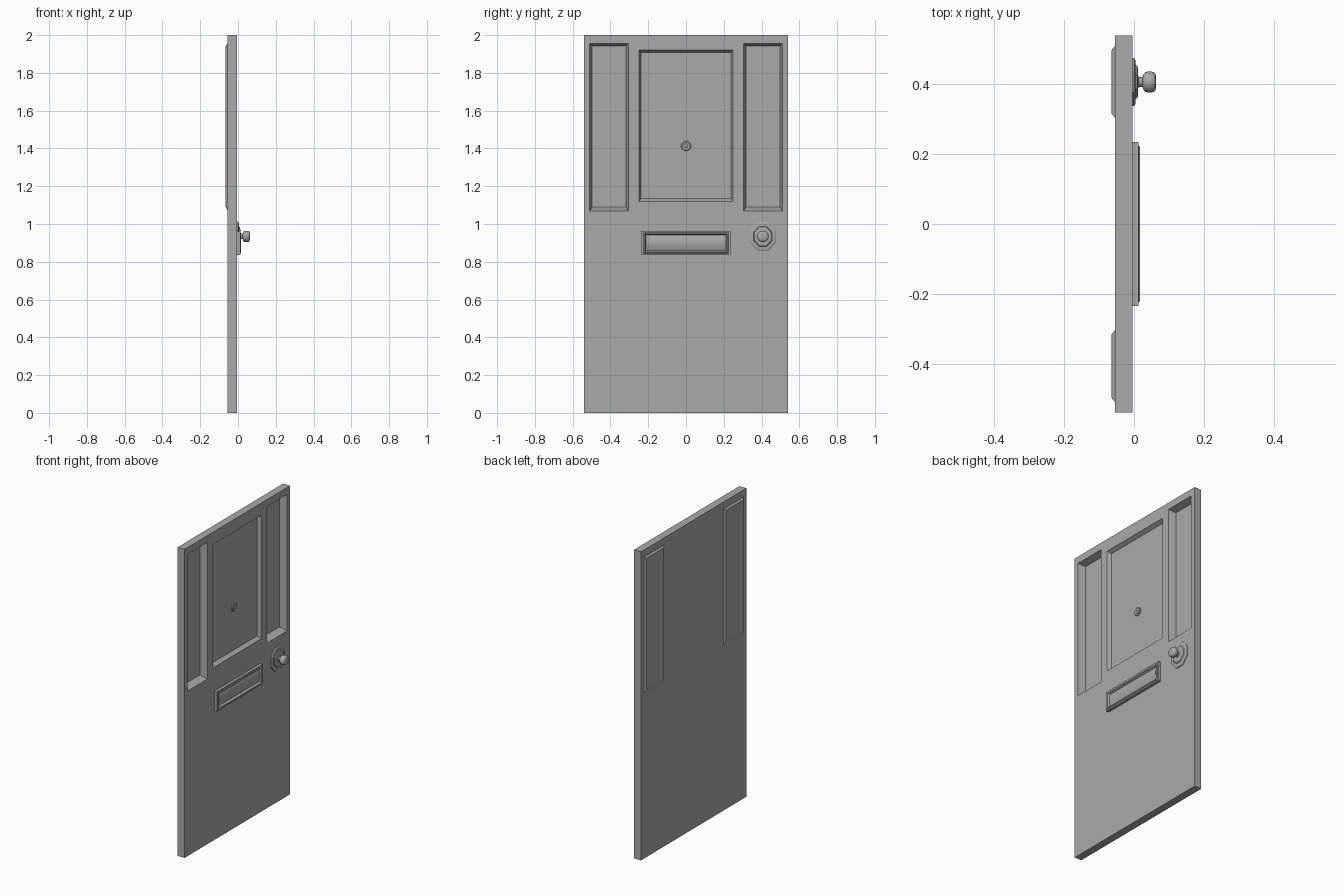
import bpy, bmesh, math

if "Cube" in bpy.data.objects:
    bpy.data.objects.remove(bpy.data.objects["Cube"])

grey = bpy.data.materials.new("plain grey")
grey.diffuse_color = (0.4, 0.4, 0.4, 1)
grey.use_nodes = True
grey.node_tree.nodes["Principled BSDF"].inputs["Base Color"].default_value = grey.diffuse_color


def finish(bm, name, smooth=None):
    bmesh.ops.remove_doubles(bm, verts=bm.verts, dist=1e-5)
    bmesh.ops.recalc_face_normals(bm, faces=bm.faces)
    mesh = bpy.data.meshes.new(name)
    bm.to_mesh(mesh)
    bm.free()
    ob = bpy.data.objects.new(name, mesh)
    bpy.context.collection.objects.link(ob)
    mesh.materials.append(grey)
    if smooth:
        bpy.ops.object.select_all(action='DESELECT')
        ob.select_set(True)
        bpy.context.view_layer.objects.active = ob
        bpy.ops.object.shade_smooth_by_angle(angle=math.radians(smooth))
    return ob


def loft(name, y, z, profile, sides, smooth=None):
    """Stack polygon rings (x, half width, half height) along x and cap both ends."""
    bm = bmesh.new()
    k = 1 / math.cos(math.pi / sides)
    rings = []
    for x, ry, rz in profile:
        angles = [2 * math.pi * (i + 0.5) / sides for i in range(sides)]
        rings.append([bm.verts.new((x, y + ry * k * math.cos(a), z + rz * k * math.sin(a)))
                      for a in angles])
    for a, b in zip(rings, rings[1:]):
        for i in range(sides):
            j = (i + 1) % sides
            bm.faces.new((a[i], a[j], b[j], b[i]))
    bm.faces.new(rings[0])
    bm.faces.new(rings[-1])
    return finish(bm, name, smooth)


# Door slab with sunken front panels and raised back panels
FRONT, BACK = -0.005, -0.055
YS = [-0.54, -0.51, -0.305, -0.25, 0.25, 0.305, 0.51, 0.54]
ZS = [0, 1.07, 1.12, 1.92, 1.955, 2]
sides = [(-0.51, -0.305, 1.07, 1.955), (0.305, 0.51, 1.07, 1.955)]
centre = (-0.25, 0.25, 1.12, 1.92)

bm = bmesh.new()


def quad(*pts):
    bm.faces.new([bm.verts.new(p) for p in pts])


def sheet(x, panels):
    for y0, y1 in zip(YS, YS[1:]):
        for z0, z1 in zip(ZS, ZS[1:]):
            if not any(p[0] <= y0 and y1 <= p[1] and p[2] <= z0 and z1 <= p[3] for p in panels):
                quad((x, y0, z0), (x, y1, z0), (x, y1, z1), (x, y0, z1))


def tray(rect, x, floor_x, inset, bottom):
    y0, y1, z0, z1 = rect
    outer = [(x, y0, z0), (x, y1, z0), (x, y1, z1), (x, y0, z1)]
    a, b, c, d = y0 + inset, y1 - inset, z0 + bottom, z1 - inset
    inner = [(floor_x, a, c), (floor_x, b, c), (floor_x, b, d), (floor_x, a, d)]
    for i in range(4):
        j = (i + 1) % 4
        quad(outer[i], outer[j], inner[j], inner[i])
    quad(*inner)


sheet(FRONT, sides + [centre])
sheet(BACK, sides)
for rect in sides:
    tray(rect, FRONT, -0.05, 0.013, 0.02)
    tray(rect, BACK, -0.065, 0.012, 0.02)
tray(centre, FRONT, -0.03, 0.013, 0.015)
for y0, y1 in zip(YS, YS[1:]):
    for z in (0, 2):
        quad((FRONT, y0, z), (FRONT, y1, z), (BACK, y1, z), (BACK, y0, z))
for z0, z1 in zip(ZS, ZS[1:]):
    for y in (-0.54, 0.54):
        quad((FRONT, y, z0), (FRONT, y, z1), (BACK, y, z1), (BACK, y, z0))
finish(bm, "door_slab")

# Letter slot frame: raised rim around a sunken tray
loft("letter_slot_frame", 0, 0.90,
     [(-0.01, 0.235, 0.064), (0.013, 0.235, 0.064), (0.013, 0.226, 0.056),
      (0.017, 0.222, 0.052), (0.017, 0.217, 0.047), (0.004, 0.211, 0.041)], 4)

# Gently curved flap inside the frame
bm = bmesh.new()
arc = [(0.002, -0.04)] + [(0.004 + 0.008 * math.cos(t * math.pi / 16), 0.04 * t / 8)
                          for t in range(-8, 9)] + [(0.002, 0.04)]
ends = [[bm.verts.new((x, y, 0.90 + z)) for x, z in arc] for y in (-0.209, 0.209)]
for i in range(len(arc)):
    j = (i + 1) % len(arc)
    bm.faces.new((ends[0][i], ends[0][j], ends[1][j], ends[1][i]))
for e in ends:
    bm.faces.new(e)
finish(bm, "letter_slot_flap", 40)

# Octagonal back plate and round knob
KY, KZ = 0.407, 0.934
loft("knob_plate", KY, KZ,
     [(-0.01, 0.069, 0.078), (0.0, 0.069, 0.078), (0.004, 0.062, 0.07),
      (0.005, 0.049, 0.054), (0.010, 0.045, 0.05), (0.012, 0.036, 0.04)], 8)
knob = [(0.010, 0.020), (0.014, 0.015), (0.025, 0.014), (0.027, 0.022), (0.032, 0.028),
        (0.040, 0.030), (0.050, 0.030), (0.057, 0.028), (0.061, 0.024), (0.063, 0.016)]
loft("door_knob", KY, KZ, [(x, r, r) for x, r in knob], 20, 40)

# Peephole ring and lens on the centre panel
peep = [(-0.032, 0.026), (-0.025, 0.026), (-0.022, 0.022), (-0.022, 0.018),
        (-0.025, 0.011), (-0.023, 0.008), (-0.022, 0.004)]
loft("peephole", 0, 1.413, [(x, r, r) for x, r in peep], 20, 30)
